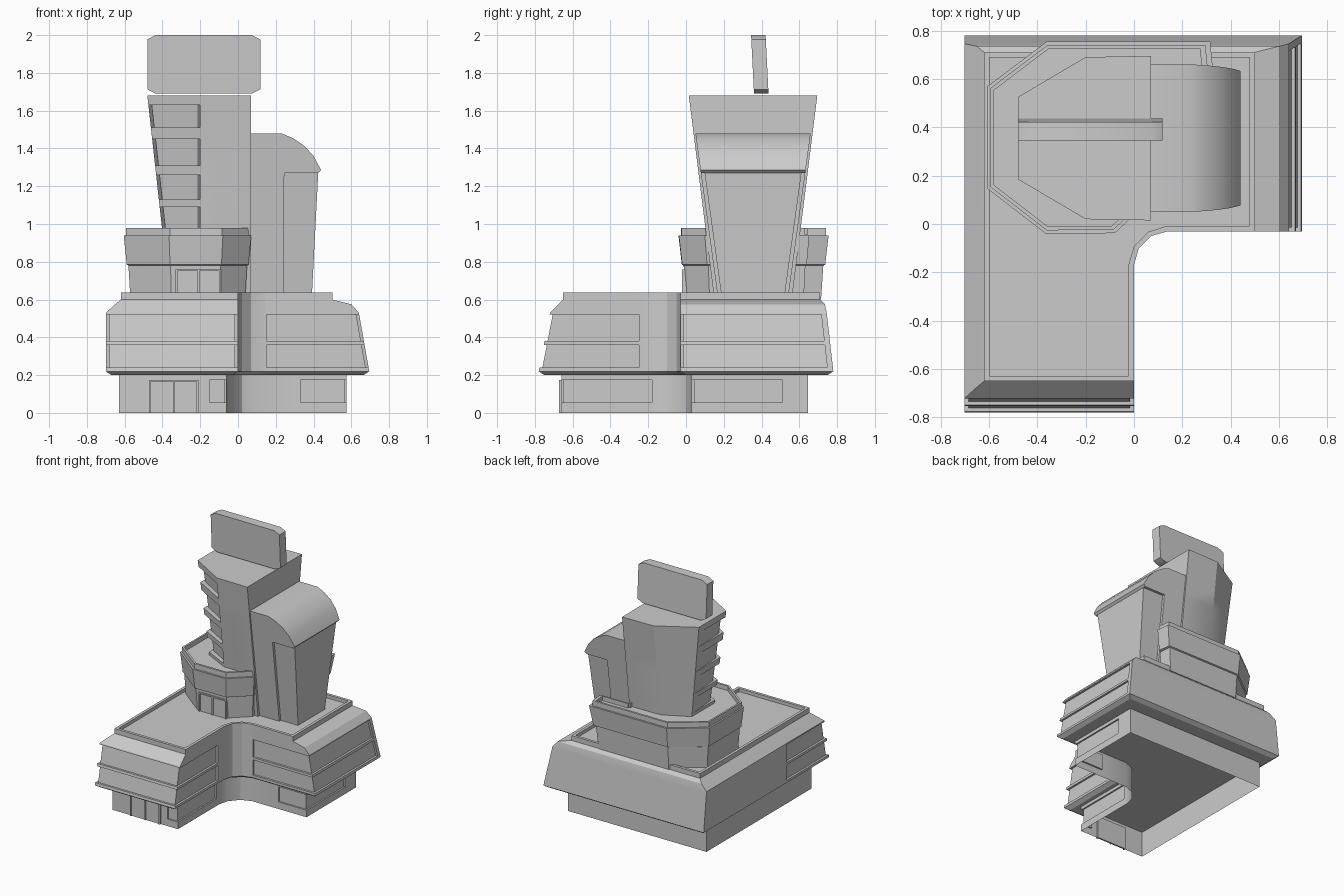
import bpy, bmesh
from math import radians

old = bpy.data.objects.get("Cube")
if old:
    bpy.data.objects.remove(old, do_unlink=True)

grey = bpy.data.materials.new("plain_grey")
grey.use_nodes = True
grey.diffuse_color = (0.6, 0.6, 0.6, 1)
grey.node_tree.nodes["Principled BSDF"].inputs["Base Color"].default_value = grey.diffuse_color


def loft(name, rings, cap_start=True, cap_end=True):
    """Join rings of equal point count into one surface."""
    bm = bmesh.new()
    loops = [[bm.verts.new(p) for p in ring] for ring in rings]
    n = len(rings[0])
    for a, b in zip(loops, loops[1:]):
        for i in range(n):
            j = (i + 1) % n
            bm.faces.new((a[i], a[j], b[j], b[i]))
    if cap_start:
        bm.faces.new(loops[0][::-1])
    if cap_end:
        bm.faces.new(loops[-1])
    bmesh.ops.remove_doubles(bm, verts=bm.verts, dist=0.0005)
    bmesh.ops.dissolve_degenerate(bm, edges=bm.edges, dist=0.0002)
    bmesh.ops.recalc_face_normals(bm, faces=bm.faces)
    mesh = bpy.data.meshes.new(name)
    bm.to_mesh(mesh)
    bm.free()
    mesh.materials.append(grey)
    obj = bpy.data.objects.new(name, mesh)
    bpy.context.collection.objects.link(obj)
    bpy.ops.object.select_all(action='DESELECT')
    obj.select_set(True)
    bpy.context.view_layer.objects.active = obj
    bpy.ops.object.shade_smooth_by_angle(angle=radians(28))
    return obj


def box(name, x0, x1, y0, y1, z0, z1):
    rect = [(x0, y0), (x1, y0), (x1, y1), (x0, y1)]
    return loft(name, [[(x, y, z) for x, y in rect] for z in (z0, z1)])


def banded(levels, bands):
    """Heights with a recess switch: each band opens and closes with a ledge."""
    out = [(z, 0) for z in levels]
    for lo, hi in bands:
        out += [(lo, 0), (lo, 1), (hi, 1), (hi, 0)]
    head = [k for k in out if k[0] < bands[0][0]]
    tail = [k for k in out if k[0] > bands[-1][1]]
    return head + [k for k in out if k not in head and k not in tail] + tail


# Ground floor: open-bottomed L with windows wrapping two corners
W, D = -0.06, 0.03
base_outline = [
    (-.63, .645, 0, 0), (-.63, -.66, 0, 0), (-.15, -.66, 0, 0), (-.15, -.66, 0, 1),
    (W, -.66, -1, 1), (W, -.18, -1, 0), (W, -.18, 0, 0), (W, -.15, 0, 0),
    (-.04, -.07, 0, 0), (.02, 0, 0, 0), (.1, D, 0, 0), (.33, D, 0, 0), (.33, D, 0, 1),
    (.575, D, -1, 1), (.575, .51, -1, 0), (.575, .51, 0, 0), (.575, .645, 0, 0)]
loft("ground_floor",
     [[(x + dx * r * .012, y + dy * r * .012, z) for x, y, dx, dy in base_outline]
      for z, r in banded([0, .2], [(.055, .175)])], False, False)


# Overhanging L-shaped storey with recessed window bands and roof parapet
def storey_ring(z, xl, xr, yf, yb, rec=0, off=0):
    e = yb - .03
    pts = [(xl, yb, 1, -1, 0), (xl, -.25, 1, 0, 0), (xl, -.25, 1, 0, 1), (xl, yf, 1, 1, 1),
           (0, yf, -1, 1, 1), (0, -.25, -1, 0, 1), (0, -.25, -1, 0, 0), (0, -.17, -1, .2, 0),
           (.02, -.1, -.9, .4, 0), (.07, -.05, -.5, .8, 0), (.14, -.03, -.2, 1, 0),
           (.15, -.03, 0, 1, 0), (.15, -.03, 0, 1, 1), (xr, -.03, -1, 1, 1),
           (xr, e, -1, 0, 1), (xr, e, -1, 0, 0), (xr, yb, -1, -1, 0)]
    return [(x + dx * (off + rec * s), y + dy * (off + rec * s), z) for x, y, dx, dy, s in pts]


rings = [storey_ring(.2, -.7, .695, -.78, .78, 0, .03)]
for z, r in banded([.22, .53], [(.24, .36), (.38, .52)]):
    t = (z - .22) / .31
    rings.append(storey_ring(z, -.7, .695 - .055 * t, -.78 + .06 * t, .78 - .035 * t, r * .016))
roof = (-.62, .5, -.65, .71)
rings += [storey_ring(.575, -.65, .6, -.675, .735), storey_ring(.6, *roof),
          storey_ring(.638, *roof), storey_ring(.638, *roof, 0, .022),
          storey_ring(.612, *roof, 0, .022)]
loft("main_storey", rings)

# Faceted terrace with an outward-leaning band and parapet
CX, CY = -.25, .355
terrace = [(-.605, .145), (-.365, -.04), (-.08, -.038), (.07, .1), (.07, .65),
           (.325, .65), (.315, .755), (-.36, .755), (-.605, .57)]
steps = [(.6, .9), (.78, .93), (.785, .955), (.94, 1), (.94, .965),
         (.98, .965), (.98, .925), (.945, .925)]
loft("terrace", [[(CX + (x - CX) * s, CY + (y - CY) * s, z) for x, y in terrace] for z, s in steps])


# Main tower flaring upward, with balconies cut into one facet
def tower_ring(z, r):
    t = (z - .64) / 1.04
    xw, h, ha = -.365 - .115 * t, .205 + .13 * t, .13 + .04 * t
    f = (-.215 - xw) / (-.2 - xw)
    dx, dy = .018 * r, .032 * r
    return [(xw + dx, CY - ha + dy, z), (-.215 + dx / 4, CY - ha - (h - ha) * f + dy, z),
            (-.2, CY - h, z), (.07, CY - h - .005, z),
            (.07, CY + h + .005, z), (-.2, CY + h, z), (xw, CY + ha, z)]


floors = [(.97, 1.09), (1.13, 1.26), (1.31, 1.45), (1.51, 1.63)]
loft("tower", [tower_ring(z, r) for z, r in banded([.6, 1.68], floors)])


# Side tower with a rounded overhanging cap
def side_block(name, profile, inset):
    half = [.19 + .137 * (z - .64) - inset for x, z in profile]
    loft(name, [[(x, CY + s * h, z) for (x, z), h in zip(profile, half)] for s in (-1, 1)])


side_block("side_tower", [(.02, .6), (.24, .6), (.245, 1.27), (.425, 1.27), (.44, 1.285),
                          (.40, 1.36), (.35, 1.415), (.29, 1.455), (.23, 1.48), (.02, 1.48)], 0)
side_block("side_tower_core", [(.2, .6), (.39, .6), (.425, 1.275), (.2, 1.275)], .02)

# Tilted rooftop panel with clipped corners
x0, x1, z0, z1, c = -.48, .118, 1.69, 2, .045
panel = [(x0 + c, z0), (x1 - c, z0), (x1, z0 + c / 2), (x1, z1 - c / 2),
         (x1 - c, z1), (x0 + c, z1), (x0, z1 - c / 2), (x0, z0 + c / 2)]
loft("rooftop_panel", [[(x, y - .05 * (z - z0), z) for x, z in panel] for y in (.36, .437)])


# Double doors: panel plus raised frame bars
def door(name, x0, x1, z0, z1, y, depth):
    w, m = .01, (x0 + x1) / 2
    box(name + "_panel", x0, x1, y + .008, y + depth, z0, z1)
    for tag, xc in (("right", x0 + w / 2), ("middle", m), ("left", x1 - w / 2)):
        box(f"{name}_{tag}_post", xc - w / 2, xc + w / 2, y, y + .01, z0, z1 - w)
    box(name + "_lintel", x0, x1, y, y + .01, z1 - w, z1)


door("entrance", -.47, -.21, 0, .175, -.672, .02)
door("terrace_door", -.33, -.09, .61, .76, -.02, .06)
